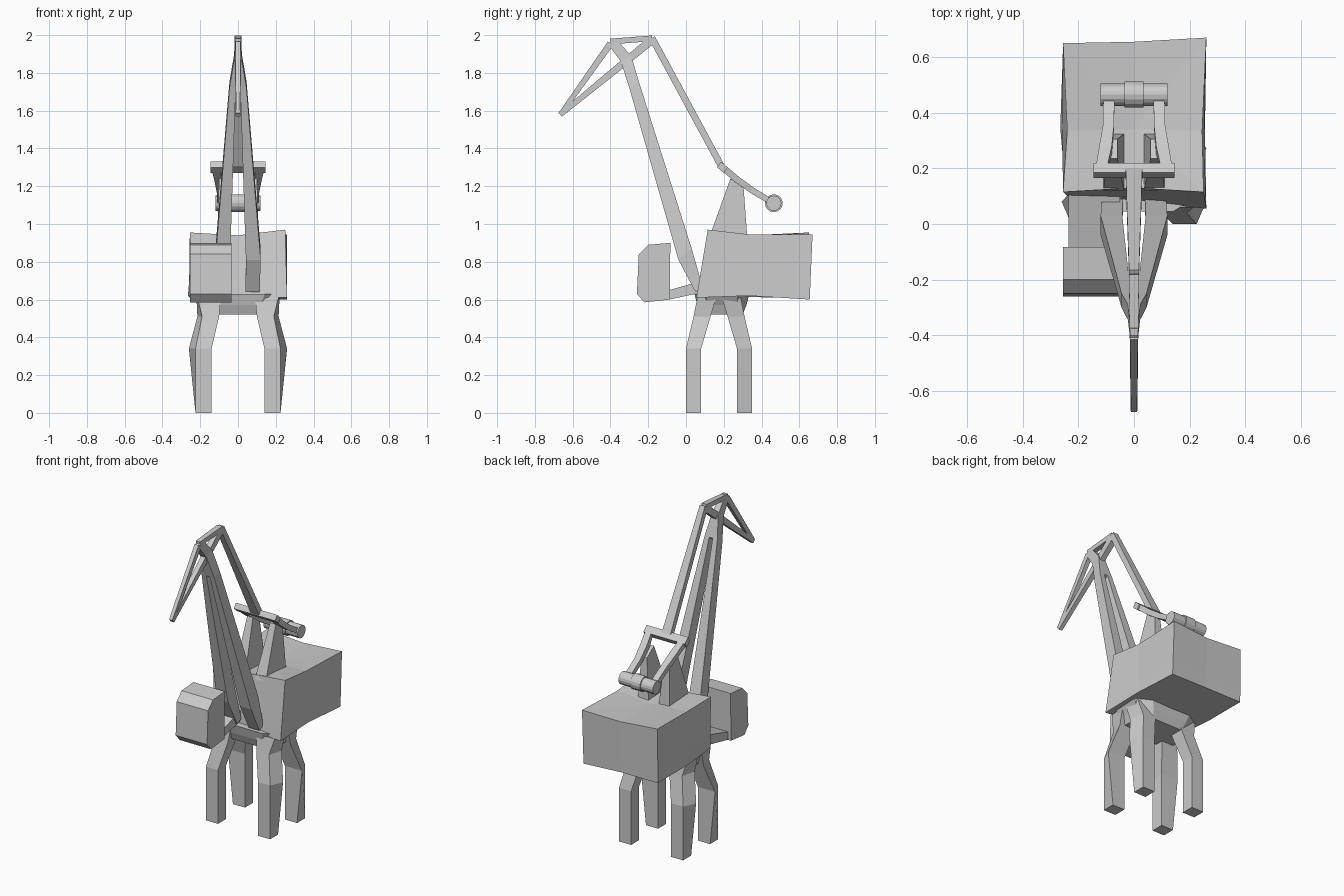
import bpy, bmesh, math
from mathutils import Vector

if "Cube" in bpy.data.objects:
    bpy.data.objects.remove(bpy.data.objects["Cube"])


def loft(name, sections, mirror=False, roof_centre=None):
    """Skin a stack of equal-length point loops, capped at both ends."""
    bm = bmesh.new()
    rings = [[bm.verts.new(p) for p in s] for s in sections]
    n = len(rings[0])
    for a, b in zip(rings, rings[1:]):
        for i in range(n):
            bm.faces.new((a[i], a[(i + 1) % n], b[(i + 1) % n], b[i]))
    bm.faces.new(rings[0][::-1])
    if roof_centre:
        c = bm.verts.new(roof_centre)
        for i in range(n):
            bm.faces.new((rings[-1][i], rings[-1][(i + 1) % n], c))
    else:
        bm.faces.new(rings[-1])
    bmesh.ops.recalc_face_normals(bm, faces=bm.faces)
    me = bpy.data.meshes.new(name)
    bm.to_mesh(me)
    bm.free()
    ob = bpy.data.objects.new(name, me)
    bpy.context.collection.objects.link(ob)
    if mirror:
        ob.modifiers.new("Mirror", 'MIRROR')
    return ob


def section(yf, zf, yb, zb, x0, x1):
    return [(x0, yf, zf), (x1, yf, zf), (x1, yb, zb), (x0, yb, zb)]


def prism(name, profile, x0, x1, mirror=False):
    return loft(name, [[(x, y, z) for y, z in profile] for x in (x0, x1)], mirror)


def bar(name, p, q, t0, t1, w0, w1):
    """Tapered bar in the centre plane from p to q (y, z)."""
    d = (Vector(q) - Vector(p)).normalized()
    n = Vector((-d.y, d.x))
    secs = []
    for c, t, w in ((p, t0, w0), (q, t1, w1)):
        a, b = Vector(c) + n * t / 2, Vector(c) - n * t / 2
        secs.append(section(a.x, a.y, b.x, b.y, -w / 2, w / 2))
    return loft(name, secs)


def drum(name, radius, length, y, z):
    bpy.ops.mesh.primitive_cylinder_add(vertices=16, radius=radius, depth=length,
                                        location=(0, y, z), rotation=(0, math.pi / 2, 0))
    bpy.context.object.name = name


# Portal legs: z, inner x, outer x at outer face, outer x at inner face, y outer, y inner
LEG = [(0, .14, .225, .225, 0, .08), (.34, .14, .225, .26, 0, .08),
       (.51, .10, .19, .215, .04, .13), (.61, .09, .215, .22, .06, .16)]
for name, fy in (("front_leg", lambda y: y), ("rear_leg", lambda y: .35 - y)):
    loft(name, [[(xi, fy(yo), z), (xa, fy(yo), z), (xb, fy(yi), z), (xi, fy(yi), z)]
                for z, xi, xa, xb, yo, yi in LEG], mirror=True)

# Portal platform with clipped corners
def octagon(hx, hy, z, cy=.19, k=.6):
    return [(x * hx, cy + y * hy, z) for x, y in
            ((-k, -1), (k, -1), (1, -k), (1, k), (k, 1), (-k, 1), (-1, k), (-1, -k))]

loft("portal_platform", [octagon(.18, .11, .52), octagon(.20, .13, .57), octagon(.235, .145, .63)])

# Machinery house: slightly warped walls and sagging roof
floor = [(-.24, .10, .62), (0, .085, .615), (.26, .055, .61), (.255, .335, .62),
         (.26, .655, .60), (0, .645, .61), (-.255, .645, .61), (-.265, .345, .62)]
roof = [(-.255, .115, .955), (0, .13, .94), (.25, .115, .97), (.245, .335, .945),
        (.26, .67, .945), (0, .655, .935), (-.255, .65, .955), (-.24, .335, .94)]
skirt = [Vector(a).lerp(Vector(b), .26) for a, b in zip(floor, roof)]
loft("machinery_house", [floor, skirt, roof], roof_centre=(0, .34, .93))

# Operator cab and its walkway
prism("operator_cab", [(-.26, .63), (-.22, .585), (-.085, .60), (-.083, .90),
                       (-.20, .89), (-.25, .84)], -.255, -.035)
prism("cab_walkway", [(-.09, .60), (.12, .645), (.12, .71), (.05, .69), (-.09, .65)], -.235, -.05)

# Boom legs and merged boom head
loft("boom_leg", [section(.05, .64, .09, .66, .04, .115),
                  section(-.04, .81, .03, .87, .042, .12),
                  section(-.30, 1.72, -.25, 1.755, .012, .045)], mirror=True)
loft("boom_head", [section(-.30, 1.72, -.25, 1.755, -.045, .045),
                   section(-.345, 1.86, -.29, 1.89, -.022, .022),
                   section(-.415, 1.955, -.375, 1.985, -.014, .014)])

# Jib frame and back tie
bar("jib_top_bar", (-.40, 1.966), (-.18, 1.983), .03, .03, .03, .036)
bar("jib_front_bar", (-.40, 1.955), (-.665, 1.58), .035, .025, .028, .022)
bar("jib_lower_bar", (-.18, 1.975), (-.665, 1.578), .045, .025, .036, .024)
bar("back_tie", (-.18, 1.985), (.185, 1.31), .035, .035, .036, .06)

# Rocker towers on the roof
loft("rocker_tower", [[(.035, .12, .92), (.11, .12, .92), (.11, .325, .92), (.035, .325, .92)],
                      [(.06, .235, 1.24), (.10, .235, 1.24), (.10, .305, 1.19), (.06, .305, 1.19)]],
     mirror=True)

# Rocker frame: crossbar and converging arms
prism("rocker_crossbar", [(.165, 1.30), (.185, 1.33), (.22, 1.30), (.20, 1.27)], -.145, .145)
loft("rocker_arm", [section(.18, 1.29, .19, 1.325, .10, .14),
                    section(.25, 1.23, .28, 1.25, .08, .125),
                    section(.34, 1.165, .355, 1.195, .072, .112),
                    section(.45, 1.10, .46, 1.13, .07, .11)], mirror=True)

# Counterweight roller
drum("counterweight_roller", .04, .24, .465, 1.11)
drum("counterweight_collar", .047, .07, .465, 1.11)
